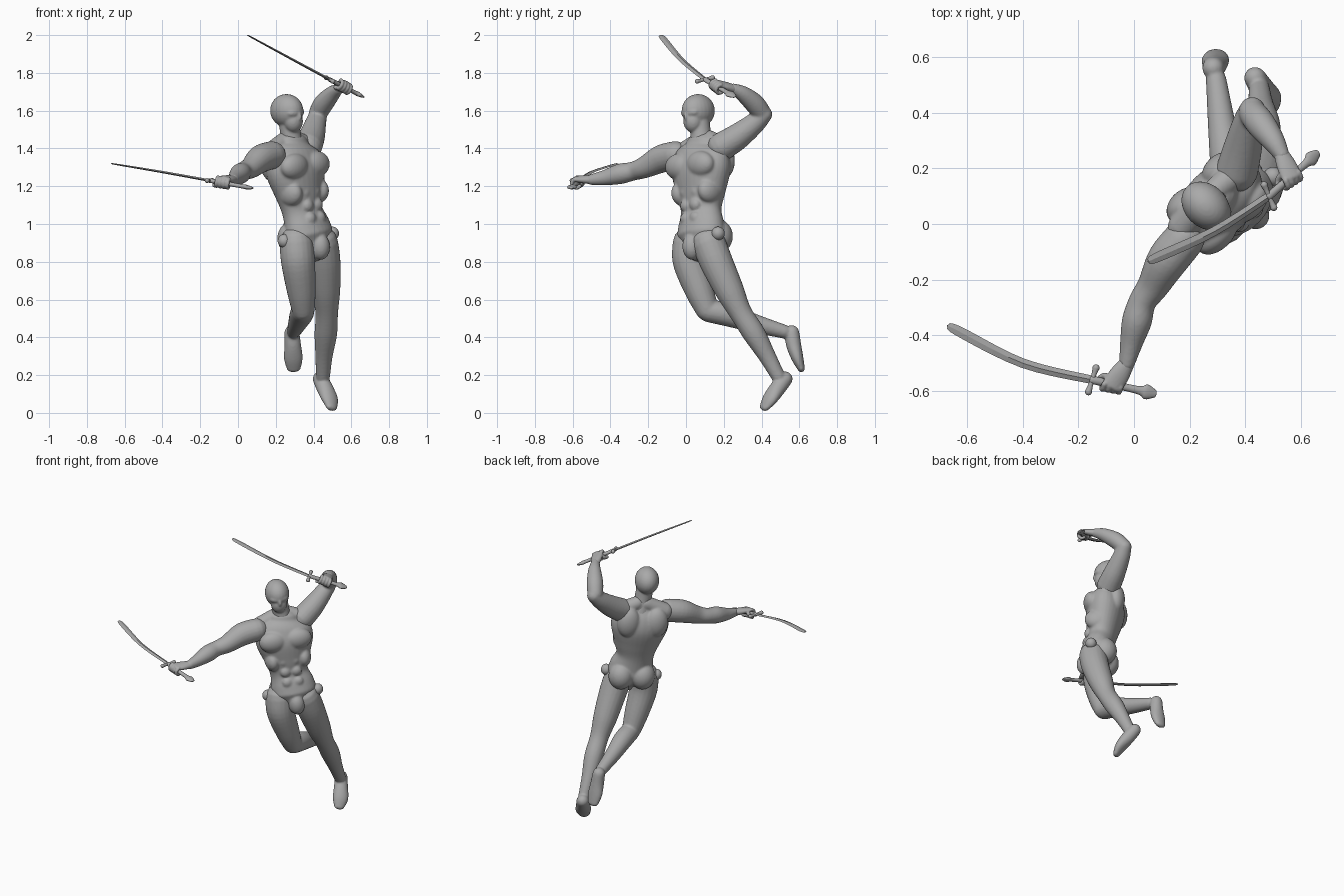
import bpy, bmesh
from math import sin, cos, pi, radians
from mathutils import Vector, Matrix

cube = bpy.data.objects.get("Cube")
if cube:
    bpy.data.objects.remove(cube)

grey = bpy.data.materials.new("plain grey")
grey.use_nodes = True
COLOUR = (0.4, 0.4, 0.4, 1)
grey.diffuse_color = COLOUR
grey.node_tree.nodes["Principled BSDF"].inputs["Base Color"].default_value = COLOUR

# Body frame: the figure faces diagonally between +x and -y
LEFT = Vector((0.7, 0.7, 0.08)).normalized()
FRONT = Vector((1, -1, 0)).normalized()
UP = FRONT.cross(LEFT).normalized()


def body_point(left, front, z):
    """Point given relative to the leaning spine."""
    spine = Vector((0.295 + 0.22 * max(0, 1.3 - z), 0.08, z))
    return spine + LEFT * left + FRONT * front


def catmull(rows, steps):
    """Smooth interpolation of rows of numbers."""
    out = []
    last = len(rows) - 1
    for i in range(last):
        a, b, c, d = (rows[max(0, min(last, i + k))] for k in (-1, 0, 1, 2))
        for s in range(steps):
            t = s / steps
            out.append([q + t * ((r - p) + t * ((2 * p - 5 * q + 4 * r - w)
                        + t * (3 * (q - r) + w - p))) / 2
                        for p, q, r, w in zip(a, b, c, d)])
    return out + [list(rows[-1])]


def loft(bm, rows, side, sides=20, steps=5):
    """Round-ended tube through (x, y, z, half width, half depth) rows."""
    path = catmull([(*r, r[3])[:5] for r in rows], steps)
    points = [Vector(p[:3]) for p in path]
    count = len(points)
    rings = []
    for i, (x, y, z, wide, deep) in enumerate(path):
        t = (points[min(i + 1, count - 1)] - points[max(i - 1, 0)]).normalized()
        u = (Vector(side) - t * t.dot(Vector(side))).normalized()
        rings.append((points[i], t, u, t.cross(u), wide, deep))

    def cap(ring, sign):
        p, t, u, v, wide, deep = ring
        return [(p + t * sign * min(wide, deep) * sin(k), t, u, v, wide * cos(k), deep * cos(k))
                for k in (radians(d) for d in (25, 50, 75))]

    rings = cap(rings[0], -1)[::-1] + rings + cap(rings[-1], 1)
    loops = []
    for p, t, u, v, wide, deep in rings:
        angles = [2 * pi * k / sides for k in range(sides)]
        loops.append([bm.verts.new(p + u * wide * cos(a) + v * deep * sin(a)) for a in angles])
    for low, high in zip(loops, loops[1:]):
        for k in range(sides):
            n = (k + 1) % sides
            bm.faces.new((low[k], low[n], high[n], high[k]))
    bm.faces.new(loops[0][::-1])
    bm.faces.new(loops[-1])


def blob(bm, centre, left, front, up):
    """Ellipsoid aligned with the body frame."""
    turn = Matrix((LEFT, -FRONT, UP)).transposed().to_4x4()
    size = Matrix.Diagonal((left, front, up, 1))
    bmesh.ops.create_uvsphere(bm, u_segments=24, v_segments=16, radius=1,
                              matrix=Matrix.Translation(centre) @ turn @ size)


def finish(bm, name, voxel=0.007, relax=5, smooth=True):
    """Turn the shells into one object, fused and relaxed when voxel is set."""
    bmesh.ops.recalc_face_normals(bm, faces=bm.faces[:])
    for face in bm.faces:
        face.smooth = smooth
    mesh = bpy.data.meshes.new(name)
    bm.to_mesh(mesh)
    bm.free()
    mesh.materials.append(grey)
    obj = bpy.data.objects.new(name, mesh)
    bpy.context.collection.objects.link(obj)
    if voxel:
        fuse = obj.modifiers.new("fuse", 'REMESH')
        fuse.mode = 'VOXEL'
        fuse.voxel_size = voxel
        fuse.use_smooth_shade = True
        soften = obj.modifiers.new("soften", 'SMOOTH')
        soften.factor = 0.5
        soften.iterations = relax


def limb(name, *chains, side=LEFT):
    bm = bmesh.new()
    for rows in chains:
        loft(bm, rows, side)
    finish(bm, name)


# Torso with chest, belly, back and seat muscles
bm = bmesh.new()
loft(bm, [(0.4, 0.07, 0.87, 0.08, 0.07), (0.38, 0.08, 0.93, 0.14, 0.105),
          (0.365, 0.08, 0.99, 0.14, 0.1), (0.34, 0.08, 1.07, 0.122, 0.09),
          (0.325, 0.08, 1.16, 0.148, 0.105), (0.305, 0.08, 1.28, 0.185, 0.122),
          (0.295, 0.08, 1.37, 0.17, 0.1), (0.29, 0.085, 1.42, 0.1, 0.065)], LEFT, 32)
for s in (-1, 1):
    blob(bm, body_point(s * 0.08, 0.085, 1.31), 0.09, 0.055, 0.07)
    blob(bm, body_point(s * 0.07, -0.055, 0.93), 0.08, 0.08, 0.09)
    blob(bm, body_point(s * 0.09, -0.07, 1.33), 0.075, 0.055, 0.1)
    blob(bm, body_point(s * 0.1, 0.03, 1.17), 0.05, 0.08, 0.07)
    for z in (1.03, 1.1, 1.17):
        blob(bm, body_point(s * 0.035, 0.08, z), 0.034, 0.025, 0.034)
    # Slope from neck to shoulder
    loft(bm, [(*body_point(s * 0.03, -0.03, 1.45), 0.045),
              (*body_point(s * 0.15, -0.02, 1.39), 0.055)], FRONT)
blob(bm, body_point(0, 0.07, 0.88), 0.05, 0.05, 0.07)
finish(bm, "torso")

# Head and neck
bm = bmesh.new()
loft(bm, [(0.29, 0.09, 1.39, 0.07), (0.28, 0.08, 1.46, 0.056), (0.27, 0.07, 1.55, 0.055)], LEFT)
skull = Vector((0.258, 0.065, 1.6))
blob(bm, skull, 0.077, 0.098, 0.088)
blob(bm, skull + FRONT * 0.045 - UP * 0.055, 0.052, 0.05, 0.062)
blob(bm, skull + FRONT * 0.06 - UP * 0.01, 0.06, 0.038, 0.03)
blob(bm, skull + FRONT * 0.09 - UP * 0.03, 0.012, 0.016, 0.025)
finish(bm, "head", 0.006, 4)

# Arms
limb("right_arm",
     [(0.18, -0.055, 1.365, 0.074), (0.12, -0.13, 1.345, 0.074), (0.07, -0.22, 1.3, 0.058),
      (0.03, -0.28, 1.28, 0.05), (0.01, -0.35, 1.265, 0.054),
      (-0.01, -0.43, 1.245, 0.041), (-0.025, -0.5, 1.235, 0.029)], side=UP)
limb("left_arm",
     [(0.37, 0.19, 1.41, 0.076), (0.39, 0.27, 1.46, 0.07), (0.41, 0.36, 1.53, 0.057),
      (0.425, 0.41, 1.58, 0.047)],
     [(0.425, 0.4, 1.59, 0.05), (0.455, 0.36, 1.64, 0.053), (0.5, 0.3, 1.69, 0.042),
      (0.53, 0.25, 1.715, 0.029)])

# Legs with pointed feet
limb("left_leg",
     [(0.44, 0.12, 0.9, 0.09), (0.455, 0.16, 0.8, 0.088), (0.465, 0.23, 0.65, 0.077),
      (0.47, 0.29, 0.53, 0.06), (0.465, 0.36, 0.42, 0.06), (0.455, 0.43, 0.3, 0.046),
      (0.45, 0.49, 0.19, 0.037)],
     [(0.435, 0.525, 0.18, 0.04), (0.46, 0.485, 0.13, 0.045, 0.042),
      (0.485, 0.445, 0.075, 0.05, 0.033), (0.495, 0.415, 0.03, 0.035, 0.02)])
limb("right_leg",
     [(0.31, 0.02, 0.9, 0.09), (0.318, 0.02, 0.8, 0.09), (0.335, 0.07, 0.65, 0.077),
      (0.345, 0.11, 0.55, 0.062)],
     [(0.345, 0.12, 0.54, 0.06), (0.335, 0.22, 0.52, 0.062), (0.315, 0.36, 0.475, 0.05),
      (0.295, 0.52, 0.43, 0.037)],
     [(0.285, 0.56, 0.425, 0.04), (0.29, 0.57, 0.36, 0.044, 0.04),
      (0.293, 0.59, 0.29, 0.05, 0.032), (0.295, 0.61, 0.235, 0.038, 0.02)], side=(1, 0, 0))

# Hip studs
for name, place in (("left_hip_stud", (0.5, 0.17, 0.95)), ("right_hip_stud", (0.245, -0.02, 0.91))):
    bm = bmesh.new()
    blob(bm, Vector(place), 0.035, 0.035, 0.036)
    finish(bm, name, None)


def sword(label, tip, middle, guard, end, edge):
    """Curved blade, cross guard and flared handle; edge is the blade's wide direction."""
    tip, middle, guard, end, edge = map(Vector, (tip, middle, guard, end, edge))
    edge.normalize()
    bm = bmesh.new()
    near_tip = tip.lerp(middle, 0.13)
    loft(bm, [(*tip, 0.003, 0.002), (*near_tip, 0.018, 0.004),
              (*middle, 0.017, 0.006), (*guard, 0.015, 0.007)], edge, sides=4)
    finish(bm, label + "_blade", None, smooth=False)
    bm = bmesh.new()
    loft(bm, [(*(guard + edge * k), 0.013 if abs(k) > 0.03 else 0.009)
              for k in (-0.045, -0.02, 0.02, 0.045)], end - guard, sides=12)
    finish(bm, label + "_guard", None)
    bm = bmesh.new()
    loft(bm, [(*guard.lerp(end, t), wide, deep) for t, wide, deep in
              ((0, 0.015, 0.012), (0.7, 0.014, 0.011), (0.86, 0.027, 0.012), (1, 0.014, 0.006))],
         edge, sides=12)
    finish(bm, label + "_handle", None)


def fist(label, wrist, grip, axis):
    """Palm over the handle, four curled fingers and a thumb."""
    wrist, grip, axis = Vector(wrist), Vector(grip), Vector(axis).normalized()
    reach = grip - wrist
    reach = (reach - axis * reach.dot(axis)).normalized()
    back = axis.cross(reach)
    if back.z < 0:
        back.negate()
    bm = bmesh.new()
    knuckles = grip + back * 0.02
    loft(bm, [(*wrist, 0.028, 0.024), (*wrist.lerp(knuckles, 0.5), 0.037, 0.021),
              (*knuckles, 0.038, 0.015)], axis)

    def digit(shift, degrees, size, slant=0.0):
        rows = []
        for i, d in enumerate(degrees):
            a = radians(d)
            rows.append((*(grip + axis * (shift + slant * i)
                           + (reach * cos(a) + back * sin(a)) * 0.024), size))
        loft(bm, rows, axis, sides=10)

    for i in range(4):
        digit((i - 1.5) * 0.02, (90, 35, -20, -75, -125), 0.0105)
    digit(0.02, (150, 190, 230, 265), 0.012, 0.008)
    finish(bm, label + "_hand", 0.004, 2)


# Weapons and the hands holding them
sword("right_sword", (-0.67, -0.365, 1.32), (-0.4, -0.5, 1.275), (-0.15, -0.56, 1.23),
      (0.075, -0.61, 1.19), (0.3, 0.95, 0))
fist("right", (-0.025, -0.5, 1.235), (-0.08, -0.575, 1.22), (-1, 0.2, 0.17))
sword("left_sword", (0.05, -0.135, 2), (0.29, -0.025, 1.87), (0.485, 0.1, 1.765),
      (0.66, 0.255, 1.675), (-0.37, 0.87, 0.2))
fist("left", (0.53, 0.25, 1.715), (0.56, 0.165, 1.727), (-0.76, -0.5, 0.4))
